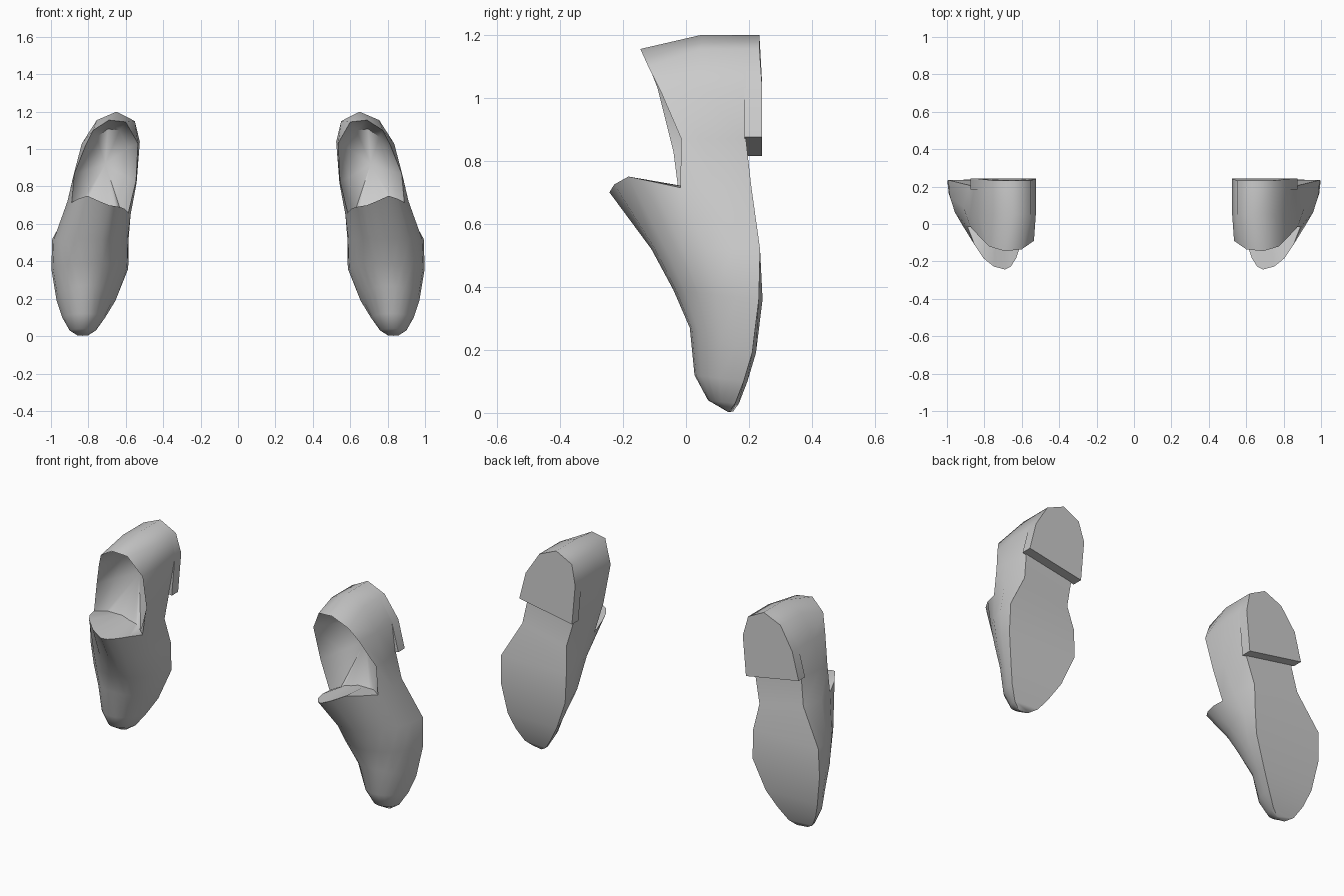
import bpy, bmesh, math
from mathutils import Vector

if "Cube" in bpy.data.objects:
    bpy.data.objects.remove(bpy.data.objects["Cube"])

N = 6  # segments per half arch

# Vamp stations, toe to throat: sole z, inner x, outer x, sole y, crest x, crest y, crest z
STATIONS = [
    (0.005, .80, .86, .150, .83, .135, .002),
    (0.03, .76, .90, .168, .83, .07, .04),
    (0.10, .71, .94, .195, .82, .027, .12),
    (0.19, .655, .97, .222, .81, .012, .27),
    (0.36, .587, .998, .243, .77, -.04, .39),
    (0.52, .585, .993, .235, .73, -.11, .52),
    (0.68, .57, .92, .207, .69, -.243, .70),
]
# Height of the tongue lip across the last station
LIP_Z = [.66, .65, .66, .68, .69, .695, .70, .725, .75, .735, .715, .72, .72]
# Heel outline (x, z) at the sole and at the collar (x, y, z), outer to inner side
HEEL = [(.877, .87), (.835, 1.03), (.755, 1.155), (.65, 1.2), (.552, 1.15), (.525, 1.04), (.542, .82)]
COLLAR = [(.875, -.015, .87), (.815, -.08, 1.02), (.775, -.12, 1.10), (.69, -.145, 1.155),
          (.60, -.135, 1.145), (.535, -.09, 1.03), (.545, -.04, .83)]


def finish(bm, name):
    """Turn a bmesh into an object mirrored to make the pair."""
    bmesh.ops.recalc_face_normals(bm, faces=bm.faces)
    mesh = bpy.data.meshes.new(name)
    bm.to_mesh(mesh)
    bm.free()
    obj = bpy.data.objects.new(name, mesh)
    bpy.context.collection.objects.link(obj)
    mod = obj.modifiers.new("pair", 'MIRROR')
    mod.use_mirror_merge = False
    bpy.ops.object.select_all(action='DESELECT')
    obj.select_set(True)
    bpy.context.view_layer.objects.active = obj
    bpy.ops.object.shade_smooth_by_angle(angle=math.radians(58))
    return obj


def arch(zs, xi, xo, ys, xc, yc, zc):
    """Points over the foot from the inner to the outer sole edge."""
    pts = []
    for i in range(2 * N + 1):
        a = math.pi * i / (2 * N)
        x_side = xi if i <= N else xo
        y_side = ys - (0.012 if i > N and zs < .5 else 0)
        s, c = math.sin(a), abs(math.cos(a))
        pts.append(Vector((xc + (x_side - xc) * c, y_side + (yc - y_side) * s, zs + (zc - zs) * s)))
    return pts


def bridge(bm, a, b):
    for i in range(len(a) - 1):
        bm.faces.new((a[i], a[i + 1], b[i + 1], b[i]))


# Shoe body: vamp arches
bm = bmesh.new()
sections = [arch(*s) for s in STATIONS]
for p, z in zip(sections[-1], LIP_Z):
    p.z = z
# Narrow waist of the sole in front of the heel
sections[-1][0].x, sections[-1][-1].x = .605, .88
rows = [[bm.verts.new(p) for p in sec] for sec in sections]
for a, b in zip(rows, rows[1:]):
    bridge(bm, a, b)
bm.faces.new(rows[0])
last = rows[-1]

# Heel wall: three rows running around the heel, joined to the last arch
sole_outline = [(.855, .87)] + HEEL[1:-1] + [(.565, .82)]
sole_row = [bm.verts.new((x, .19, z)) for x, z in sole_outline]
mid_row = [bm.verts.new((x, .05, z)) for x, z in HEEL]
top_row = [bm.verts.new(p) for p in COLLAR]
wall = [[last[-1 - k]] + row + [last[k]] for k, row in enumerate((sole_row, mid_row, top_row))]
bridge(bm, wall[0], wall[1])
bridge(bm, wall[1], wall[2])

# Sole
for a, b in zip(rows, rows[1:]):
    bm.faces.new((a[0], a[-1], b[-1], b[0]))
ring = wall[0]
for i in range(len(ring) // 2):
    quad = [ring[i], ring[i + 1], ring[-2 - i], ring[-1 - i]]
    bm.faces.new(list(dict.fromkeys(quad)))

# Foot opening: rim, inner ring and insole
rim = wall[2] + last[3:-3]
center = Vector((.71, .13, .92))
inner = []
for v in rim:
    p = v.co.lerp(center, .3)
    lip = v in last
    z = min(v.co.z, .715) if lip else v.co.z * .8 + center.z * .2
    inner.append(bm.verts.new((p.x, .02 if lip else .08, z)))
bridge(bm, rim + rim[:1], inner + inner[:1])
middle = bm.verts.new(center)
for a, b in zip(inner, inner[1:] + inner[:1]):
    bm.faces.new((a, b, middle))
finish(bm, "shoe_body")

# Heel block with a slanted front edge
bm = bmesh.new()
outline = [(.875, .875)] + HEEL[1:-1] + [(.545, .815)]
front = [bm.verts.new((x, .185, z)) for x, z in outline]
back = [bm.verts.new((x, .242 if z < 1.1 else .233, z)) for x, z in outline]
bridge(bm, front + front[:1], back + back[:1])
bm.faces.new(front)
bm.faces.new(back)
finish(bm, "heel_block")
